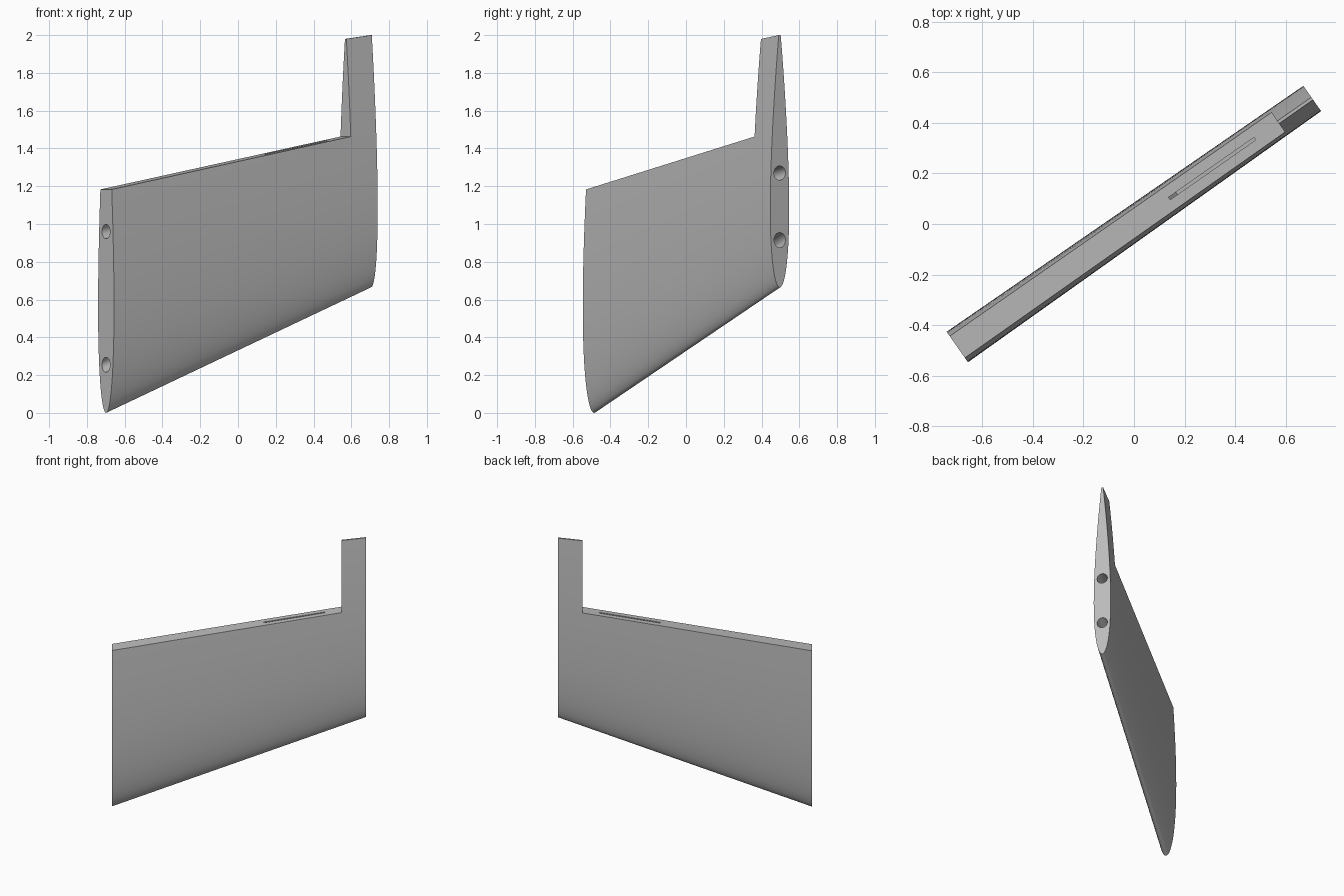
import bpy, bmesh, math
from mathutils import Matrix, Vector

if "Cube" in bpy.data.objects:
    bpy.data.objects.remove(bpy.data.objects["Cube"], do_unlink=True)

HALF = 0.8565       # half span
NOTCH = 0.692       # span position where the trailing edge cut-out ends
PLACE = Matrix.Translation((0.003, 0.005, 0)) @ Matrix.Rotation(math.radians(35), 4, "Z")

grey = bpy.data.materials.new("plain grey")
grey.use_nodes = True
grey.diffuse_color = (0.5, 0.5, 0.5, 1)
grey.node_tree.nodes["Principled BSDF"].inputs["Base Color"].default_value = (0.5, 0.5, 0.5, 1)


def finish(bm, name):
    bmesh.ops.recalc_face_normals(bm, faces=bm.faces)
    bm.transform(PLACE)
    mesh = bpy.data.meshes.new(name)
    bm.to_mesh(mesh)
    bm.free()
    mesh.materials.append(grey)
    ob = bpy.data.objects.new(name, mesh)
    bpy.context.collection.objects.link(ob)
    return ob


def loft(rings, name):
    """Closed solid between two rings of equal length."""
    bm = bmesh.new()
    a, b = [[bm.verts.new(p) for p in ring] for ring in rings]
    n = len(a)
    bm.faces.new(a)
    bm.faces.new(b[::-1])
    for i in range(n):
        j = (i + 1) % n
        bm.faces.new((a[i], b[i], b[j], a[j]))
    return finish(bm, name)


def prism(outline, half, name):
    """Side outline (span, height) extruded through the thickness."""
    return loft([[(x, s * half, z) for x, z in outline] for s in (-1, 1)], name)


def bore(start_z, end_z, radius, name):
    """Round bar running along the whole span."""
    a, b = Vector((-HALF, 0, start_z)), Vector((HALF, 0, end_z))
    turn = (b - a).to_track_quat("Z", "Y").to_matrix().to_4x4()
    bm = bmesh.new()
    bmesh.ops.create_cone(bm, cap_ends=True, segments=40, radius1=radius, radius2=radius,
                          depth=(b - a).length + 0.2,
                          matrix=Matrix.Translation((a + b) / 2) @ turn)
    return finish(bm, name)


def airfoil(x, low, high, thick, steps=48):
    """Symmetric section, nose down, with a thin blunt trailing edge."""
    side = []
    for i in range(steps + 1):
        c = (1 - math.cos(math.pi * i / steps)) / 2
        t = 5 * (0.2969 * c ** 0.5 - 0.126 * c - 0.3516 * c ** 2 + 0.2843 * c ** 3 - 0.1036 * c ** 4)
        side.append((thick * (t * 0.97 + 0.05 * c), low + c * (high - low)))
    return [(x, y, z) for y, z in side] + [(x, -y, z) for y, z in side[:0:-1]]


def hinge(x):
    return 1.183 + 0.28 * (x + HALF) / (NOTCH + HALF)


# Tapered wing panel
wing = loft([airfoil(-HALF, 0, 1.79, 0.147), airfoil(HALF, 0.665, 2.0, 0.122)], "wing_panel")

# Cut-out for the control surface, two spar holes, and the wire slot
left, right = 0.167, 0.58
cutters = [
    prism([(-1, hinge(-1)), (NOTCH, hinge(NOTCH)), (NOTCH, 2.3), (-1, 2.3)], 0.3, "cutout"),
    bore(0.255, 0.915, 0.037, "front_spar_hole"),
    bore(0.96, 1.27, 0.037, "rear_spar_hole"),
    prism([(left, hinge(left) + 0.05), (left, hinge(left) - 0.06), (left + 0.035, hinge(left) - 0.02),
           (right, hinge(right) - 0.012), (right, hinge(right) + 0.05)], 0.006, "wire_slot"),
]
bpy.context.view_layer.objects.active = wing
for cutter in cutters:
    cutter.hide_render = True
    mod = wing.modifiers.new(cutter.name, "BOOLEAN")
    mod.operation = "DIFFERENCE"
    mod.solver = "EXACT"
    mod.object = cutter
    bpy.ops.object.modifier_apply(modifier=mod.name)
    bpy.data.objects.remove(cutter, do_unlink=True)

# Smooth skin with crisp cut edges
bpy.ops.object.select_all(action="DESELECT")
wing.select_set(True)
bpy.ops.object.shade_smooth_by_angle(angle=math.radians(30))
